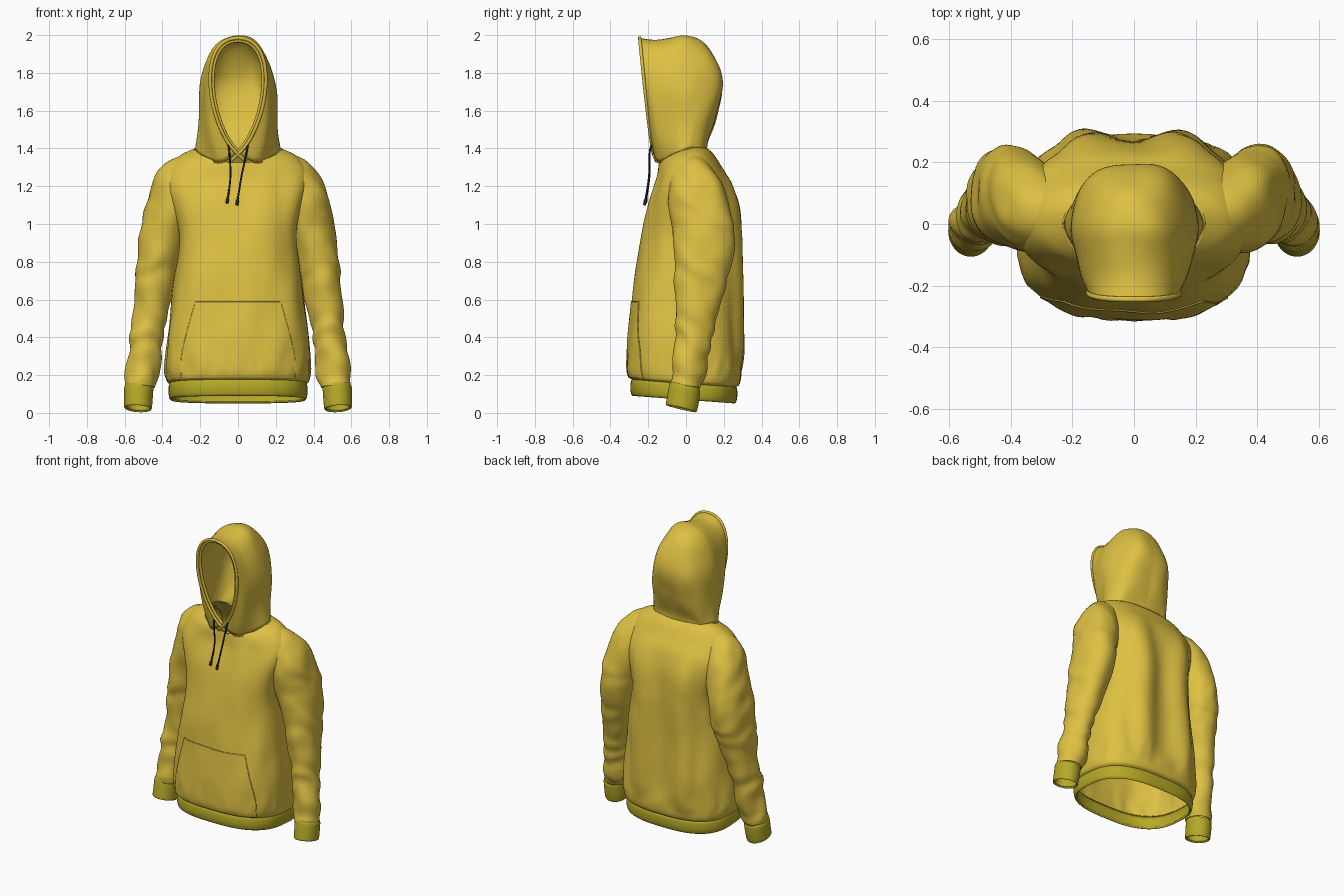
import bpy, bmesh, math
from mathutils import Vector, noise
from mathutils.bvhtree import BVHTree

if "Cube" in bpy.data.objects:
    bpy.data.objects.remove(bpy.data.objects["Cube"])


def material(name, rgb):
    m = bpy.data.materials.new(name)
    m.diffuse_color = (*rgb, 1)
    m.use_nodes = True
    m.node_tree.nodes["Principled BSDF"].inputs["Base Color"].default_value = m.diffuse_color
    return m


CLOTH = material("mustard_cloth", (0.73, 0.53, 0.055))
RIB = material("ribbed_olive", (0.47, 0.40, 0.02))
CORD = material("dark_cord", (0.02, 0.02, 0.02))


def resample(rows, n):
    """Catmull-Rom interpolation of a table of numbers to n + 1 rows."""
    out, last = [], len(rows) - 1
    for k in range(n + 1):
        s = k / n * last
        i = min(int(s), last - 1)
        t = s - i
        p0, p1, p2, p3 = (rows[max(0, min(last, i + d))] for d in (-1, 0, 1, 2))
        out.append([0.5 * (2 * b + (c - a) * t + (2 * a - 5 * b + 4 * c - d) * t * t
                           + (3 * b - a - 3 * c + d) * t ** 3)
                    for a, b, c, d in zip(p0, p1, p2, p3)])
    return out


def loft(name, rings, mat, closed=True, thick=0.008, fold=None):
    """Skin a list of rings, push vertices by fold(co), give it thickness."""
    bm = bmesh.new()
    vs = [[bm.verts.new(p) for p in r] for r in rings]
    m = len(rings[0])
    for a, b in zip(vs, vs[1:]):
        for j in range(m if closed else m - 1):
            k = (j + 1) % m
            bm.faces.new((a[j], a[k], b[k], b[j])).smooth = True
    bm.normal_update()
    mid = sum((v.co for v in bm.verts), Vector()) / len(bm.verts)
    if sum(f.normal.dot(f.calc_center_median() - mid) for f in bm.faces) < 0:
        bmesh.ops.reverse_faces(bm, faces=bm.faces[:])
        bm.normal_update()
    if fold:
        moves = [(v, v.normal * fold(v.co)) for v in bm.verts]
        for v, d in moves:
            v.co += d
    me = bpy.data.meshes.new(name)
    bm.to_mesh(me)
    bm.free()
    me.materials.append(mat)
    ob = bpy.data.objects.new(name, me)
    bpy.context.collection.objects.link(ob)
    if thick:
        mod = ob.modifiers.new("cloth_thickness", 'SOLIDIFY')
        mod.thickness, mod.offset = thick, -1
    return ob


def tube(name, pts, radius, mat):
    cu = bpy.data.curves.new(name, 'CURVE')
    cu.dimensions = '3D'
    cu.bevel_depth, cu.bevel_resolution, cu.use_fill_caps = radius, 3, True
    sp = cu.splines.new('POLY')
    sp.points.add(len(pts) - 1)
    for q, p in zip(sp.points, pts):
        q.co = (*p, 1)
    sp.use_smooth = True
    cu.materials.append(mat)
    ob = bpy.data.objects.new(name, cu)
    bpy.context.collection.objects.link(ob)
    return ob


def ramp(v, a, b):
    t = max(0, min(1, (v - a) / (b - a)))
    return t * t * (3 - 2 * t)


def body_ring(row, n=112):
    """Rounded-box section: front height, back height, half width, front y, back y."""
    zf, zb, hw, yf, yb = row
    p = 2.75 - 0.5 * ramp(zf, 1.1, 1.32)
    ridge = 0.03 * ramp(zf, 1.22, 1.33)
    ring = []
    for i in range(n):
        a = 2 * math.pi * i / n
        c, s = math.cos(a), math.sin(a)
        x = hw * math.copysign(abs(c) ** (2 / p), c)
        y = (yb if s > 0 else -yf) * math.copysign(abs(s) ** (2 / p), s)
        ring.append(Vector((x, y, zf + (zb - zf) * (y - yf) / (yb - yf) + ridge * c * c)))
    return ring


def body_fold(co):
    fade = ramp(co.z, 0.15, 0.35) * (1 - ramp(co.z, 1.0, 1.3))
    wave = -0.022 * math.cos(2 * math.pi * co.x / 0.32)
    back = wave * fade * ramp(co.y, 0.1, 0.25) * (1 - ramp(abs(co.x), 0.2, 0.3))
    soft = 0.012 * noise.noise(Vector((co.x * 8, co.y * 8, co.z * 3.5)))
    gather = 0.01 * noise.noise(Vector((co.x * 22, co.y * 22, co.z * 6))) * (1 - ramp(co.z, 0.22, 0.4))
    return back + (soft + gather) * ramp(co.z, 0.16, 0.24) * (1 - ramp(co.z, 1.2, 1.32))


# Torso and ribbed hem
torso_rows = [(.175, .135, .362, -.283, .262), (.195, .155, .378, -.303, .285),
              (.26, .22, .384, -.308, .293), (.4, .4, .374, -.303, .293),
              (.6, .6, .35, -.283, .29), (.8, .8, .322, -.258, .288),
              (.95, .95, .315, -.235, .287), (1.08, 1.1, .345, -.207, .275),
              (1.18, 1.22, .372, -.178, .237), (1.25, 1.305, .368, -.157, .188),
              (1.3, 1.365, .31, -.147, .15), (1.325, 1.4, .222, -.143, .115)]
torso = loft("torso", [body_ring(r) for r in resample(torso_rows, 90)], CLOTH, fold=body_fold)
hem_rows = [(.182, .142, .356, -.28, .26), (.168, .128, .366, -.291, .27),
            (.13, .09, .368, -.295, .272), (.1, .06, .363, -.29, .266),
            (.09, .05, .354, -.282, .258)]
loft("hem_band", [body_ring(r) for r in resample(hem_rows, 16)], RIB, thick=0.013)


# Sleeves and cuffs: outer x z, inner x z, centre y, half depth
def sleeve_ring(row, side, tilt=0.0, n=56):
    xo, zo, xi, zi, yc, ry = row
    ring = []
    for i in range(n):
        a = 2 * math.pi * i / n
        c, s = math.cos(a), math.sin(a)
        x = (xo + xi) / 2 + (xo - xi) / 2 * c
        z = (zo + zi) / 2 + (zo - zi) / 2 * c
        ring.append(Vector((side * x, yc + ry * s, z - tilt * ry * s)))
    return ring


def sleeve_fold(co):
    x = abs(co.x)
    big = noise.noise(Vector((x * 9, co.y * 9, co.z * 7 + co.x)))
    crease = math.sin(co.z * 34 + co.y * 22 + 5 * noise.noise(co * 5))
    low = 1 - ramp(co.z, 0.25, 1.15)
    return (0.013 * big + (0.002 + 0.003 * low) * crease) * ramp(co.z, 0.13, 0.2) * ramp(x, 0.26, 0.4)


sleeve_rows = [(.2, 1.39, .17, 1.12, .02, .09), (.28, 1.372, .21, 1.04, .035, .12),
               (.375, 1.325, .25, .98, .058, .15), (.445, 1.235, .28, .92, .074, .166),
               (.49, 1.1, .295, .85, .088, .17), (.517, .97, .31, .78, .093, .165),
               (.535, .8, .333, .68, .083, .144), (.547, .6, .37, .53, .06, .115),
               (.57, .4, .405, .36, .032, .095), (.588, .23, .42, .2, .01, .086),
               (.598, .145, .44, .135, -.005, .08)]
cuff_rows = [(.592, .15, .45, .14, -.003, .074), (.602, .138, .448, .128, -.006, .081),
             (.603, .08, .452, .07, -.015, .083), (.603, .035, .456, .025, -.024, .082),
             (.598, .027, .462, .018, -.026, .078)]
for side, word in ((1, "left"), (-1, "right")):
    loft(word + "_sleeve", [sleeve_ring(r, side, 0.1) for r in resample(sleeve_rows, 84)],
         CLOTH, fold=sleeve_fold)
    loft(word + "_cuff", [sleeve_ring(r, side, 0.24) for r in resample(cuff_rows, 14)], RIB, thick=0.01)

# Hood: arches from the face opening round to the nape (neck, two handles, crown)
arches = [(0, -.172, 1.37, .155, -.20, 1.5, .235, -.245, 1.985, 0, -.245, 1.985),
          (.10, -.145, 1.325, .195, -.17, 1.5, .235, -.17, 1.97, 0, -.15, 1.975),
          (.20, -.06, 1.36, .205, -.06, 1.6, .235, -.02, 2.0, 0, 0, 1.998),
          (.228, .0, 1.395, .20, .02, 1.55, .215, .12, 1.93, 0, .12, 1.935),
          (.21, .05, 1.40, .195, .05, 1.53, .19, .2, 1.77, 0, .197, 1.77),
          (.18, .08, 1.40, .18, .09, 1.45, .12, .165, 1.58, 0, .165, 1.6),
          (.15, .095, 1.395, .13, .10, 1.41, .07, .12, 1.44, 0, .12, 1.46),
          (.13, .10, 1.38, .12, .11, 1.38, .06, .112, 1.39, 0, .113, 1.395)]


def arch(row, n=24):
    e, c1, c2, a = (Vector(row[i:i + 3]) for i in (0, 3, 6, 9))
    half = []
    for i in range(n + 1):
        t = i / n
        u = 1 - t
        half.append(e * u ** 3 + c1 * 3 * u * u * t + c2 * 3 * u * t * t + a * t ** 3)
    return half + [Vector((-p.x, p.y, p.z)) for p in reversed(half[:-1])]


def hood_fold(co):
    return 0.012 * noise.noise(Vector((co.x * 7 + 3, co.y * 7, co.z * 5))) * ramp(co.y, -0.2, -0.05)


loft("hood", [arch(r) for r in resample(arches, 70)], CLOTH, closed=False, thick=0.01, fold=hood_fold)

# Rolled hood rim, its two ends crossing at the throat
rim = arch(arches[0])
tube("hood_rim", [Vector((-.04, -.152, 1.333))] + rim + [Vector((.04, -.156, 1.333))], 0.009, CLOTH)
inner = [Vector((p.x * 0.9, p.y + 0.012, 1.7 + (p.z - 1.7) * 0.95)) for p in rim]
tube("hood_inner_facing", inner, 0.009, CLOTH)

# Neck seam where the hood meets the torso
seam = [arch(r, 2)[0] for r in resample(arches, 40)[4:]]
tube("neck_seam", seam + [Vector((-p.x, p.y, p.z)) for p in reversed(seam)], 0.004, CLOTH)

# Front pocket laid on the torso surface
tree = BVHTree.FromPolygons([v.co for v in torso.data.vertices],
                            [tuple(p.vertices) for p in torso.data.polygons])
rows = []
for w, z in resample([(.30, .185), (.302, .24), (.298, .31), (.27, .43), (.225, .59)], 24):
    row = []
    for i in range(41):
        x = w * (i / 20 - 1)
        hit = tree.ray_cast(Vector((x, -1, z)), Vector((0, 1, 0)))[0]
        row.append(hit + Vector((0, -0.004, 0)))
    rows.append(row)
loft("front_pocket", rows, CLOTH, closed=False, thick=0)
pocket_edge = [r[0] for r in rows] + rows[-1][1:-1] + [r[-1] for r in reversed(rows)]
tube("pocket_edge", [p + Vector((0, 0.002, 0)) for p in pocket_edge], 0.003, CLOTH)

# Drawstrings with tips
cords = {"right": [(-.052, -.178, 1.425), (-.046, -.192, 1.38), (-.04, -.194, 1.25), (-.058, -.214, 1.11)],
         "left": [(.05, -.178, 1.42), (.046, -.192, 1.38), (.018, -.196, 1.25), (-.006, -.22, 1.1)]}
for word, pts in cords.items():
    path = resample(pts, 24)
    tube(word + "_drawstring", path, 0.005, CORD)
    tube(word + "_drawstring_tip", path[-3:], 0.008, CORD)
